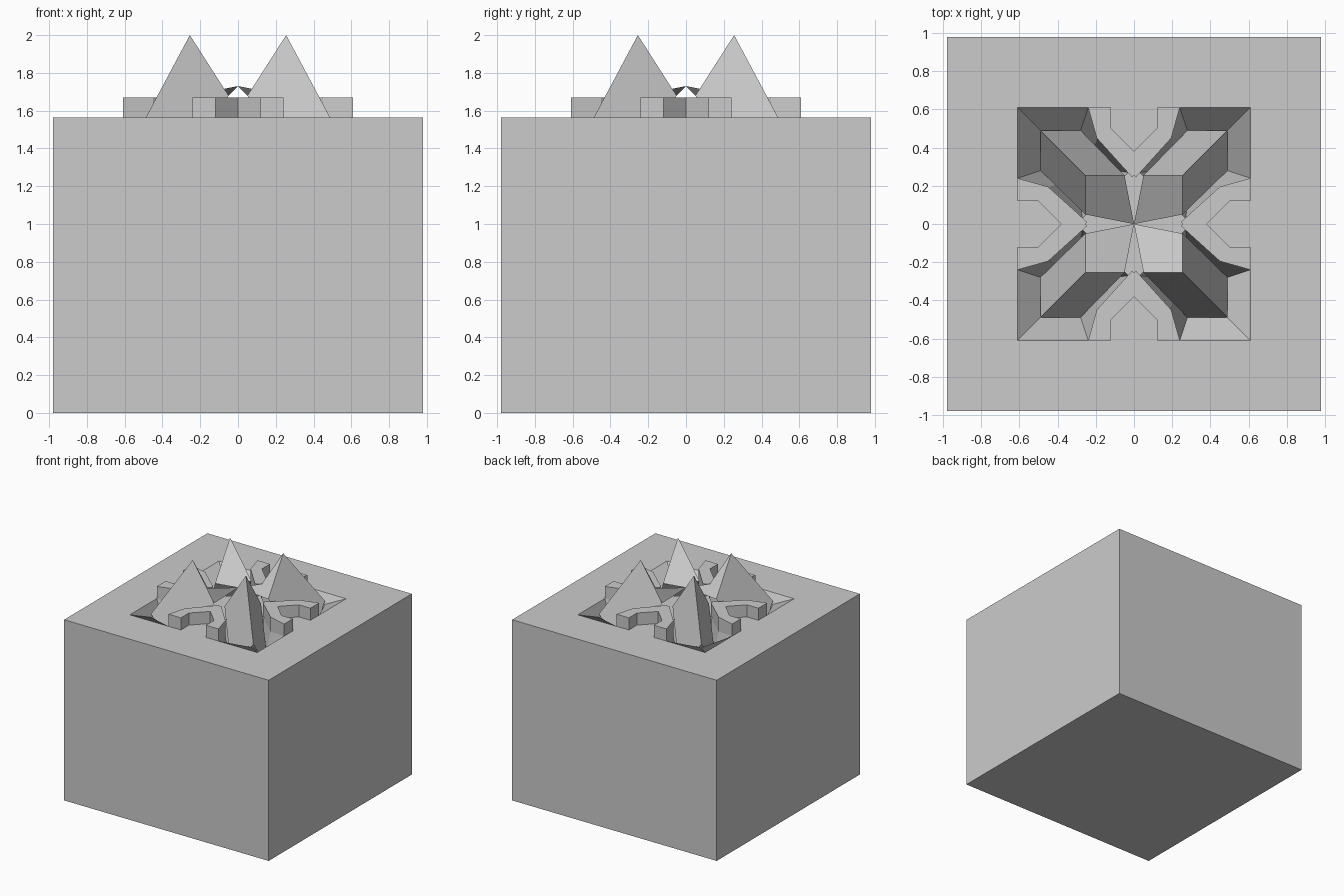
import bpy
import bmesh

if "Cube" in bpy.data.objects:
    bpy.data.objects.remove(bpy.data.objects["Cube"], do_unlink=True)

grey = bpy.data.materials.new("stone_grey")
grey.use_nodes = True
COLOR = (0.6, 0.6, 0.6, 1)
grey.diffuse_color = COLOR
grey.node_tree.nodes["Principled BSDF"].inputs["Base Color"].default_value = COLOR

TOP = 1.565      # top of the block
FLOOR = 1.245    # bottom of the pits
HALF = 0.98
QUADRANTS = [(1, 1), (-1, 1), (-1, -1), (1, -1)]


def make(name, verts, faces):
    """Closed flat-shaded mesh with outward normals."""
    mesh = bpy.data.meshes.new(name)
    bm = bmesh.new()
    vs = [bm.verts.new(v) for v in verts]
    for f in faces:
        bm.faces.new([vs[i] for i in f])
    bmesh.ops.recalc_face_normals(bm, faces=bm.faces)
    bm.to_mesh(mesh)
    bm.free()
    mesh.materials.append(grey)
    obj = bpy.data.objects.new(name, mesh)
    bpy.context.collection.objects.link(obj)
    return obj


def prism(name, outline, low, high):
    n = len(outline)
    verts = [(x, y, z) for z in (low, high) for x, y in outline]
    faces = [range(n), range(n, 2 * n)]
    faces += [(i, (i + 1) % n, n + (i + 1) % n, n + i) for i in range(n)]
    return make(name, verts, faces)


def mirrored(half):
    """Complete an outline by reflecting it across the diagonal."""
    return half + [(p[1], p[0], *p[2:]) for p in reversed(half[1:])]


# Main block
block = prism("block", [(sx * HALF, sy * HALF) for sx, sy in QUADRANTS], 0, TOP)

# Pits: sloping corner walls running down to the feet of the spikes
rim = mirrored([(.61, .61), (.61, .24), (.45, .19), (.27, .03)])
base = mirrored([(.49, .49, 1.53), (.49, .28, FLOOR), (.40, .21, FLOOR), (.28, .10, FLOOR)])
n = len(rim)
pit_faces = [range(2 * n, 3 * n), (0, 1, n - 1), range(1, n)]
for ring in (0, n):
    pit_faces += [(ring + i, ring + (i + 1) % n, ring + n + (i + 1) % n, ring + n + i)
                  for i in range(n)]

# Spikes: leaning slabs whose inner tips meet over the centre
spike_points = [
    (.255, .255, 2), (.05, .255, 1.68), (.255, .05, 1.68), (0, 0, 1.73),
    (.49, .49, 1.56), (.28, .49, FLOOR), (.49, .28, FLOOR)]
spike_faces = [(0, 1, 3, 2), (0, 1, 5, 4), (0, 2, 6, 4), (3, 1, 2), (1, 5, 6, 2), (4, 5, 6)]

# Bent arms beside each spike, crossing in pairs on the axes
arm = [(.12, .61), (.24, .61), (.195, .45), (.01, .245), (-.065, .315), (.12, .50)]

for k, (sx, sy) in enumerate(QUADRANTS):
    verts = [(sx * x, sy * y, z) for x, y, z in base]
    for z in (TOP, TOP + .2):
        verts += [(sx * x, sy * y, z) for x, y in rim]
    cutter = make(f"pit_cutter_{k}", verts, pit_faces)
    cutter.hide_render = True
    cutter.hide_set(True)
    cut = block.modifiers.new(f"pit_{k}", 'BOOLEAN')
    cut.operation = 'DIFFERENCE'
    cut.solver = 'EXACT'
    cut.object = cutter

    make(f"spike_{k}", [(sx * x, sy * y, z) for x, y, z in spike_points], spike_faces)
    prism(f"arm_y_{k}", [(sx * x, sy * y) for x, y in arm], TOP - .02, TOP + .105)
    prism(f"arm_x_{k}", [(sx * y, sy * x) for x, y in arm], TOP - .02, TOP + .105)

# Bake the pits into the block and drop the cutters
bpy.context.view_layer.update()
baked = bpy.data.meshes.new_from_object(
    block.evaluated_get(bpy.context.evaluated_depsgraph_get()))
block.modifiers.clear()
block.data = baked
for obj in [o for o in bpy.data.objects if o.name.startswith("pit_cutter")]:
    bpy.data.objects.remove(obj, do_unlink=True)
